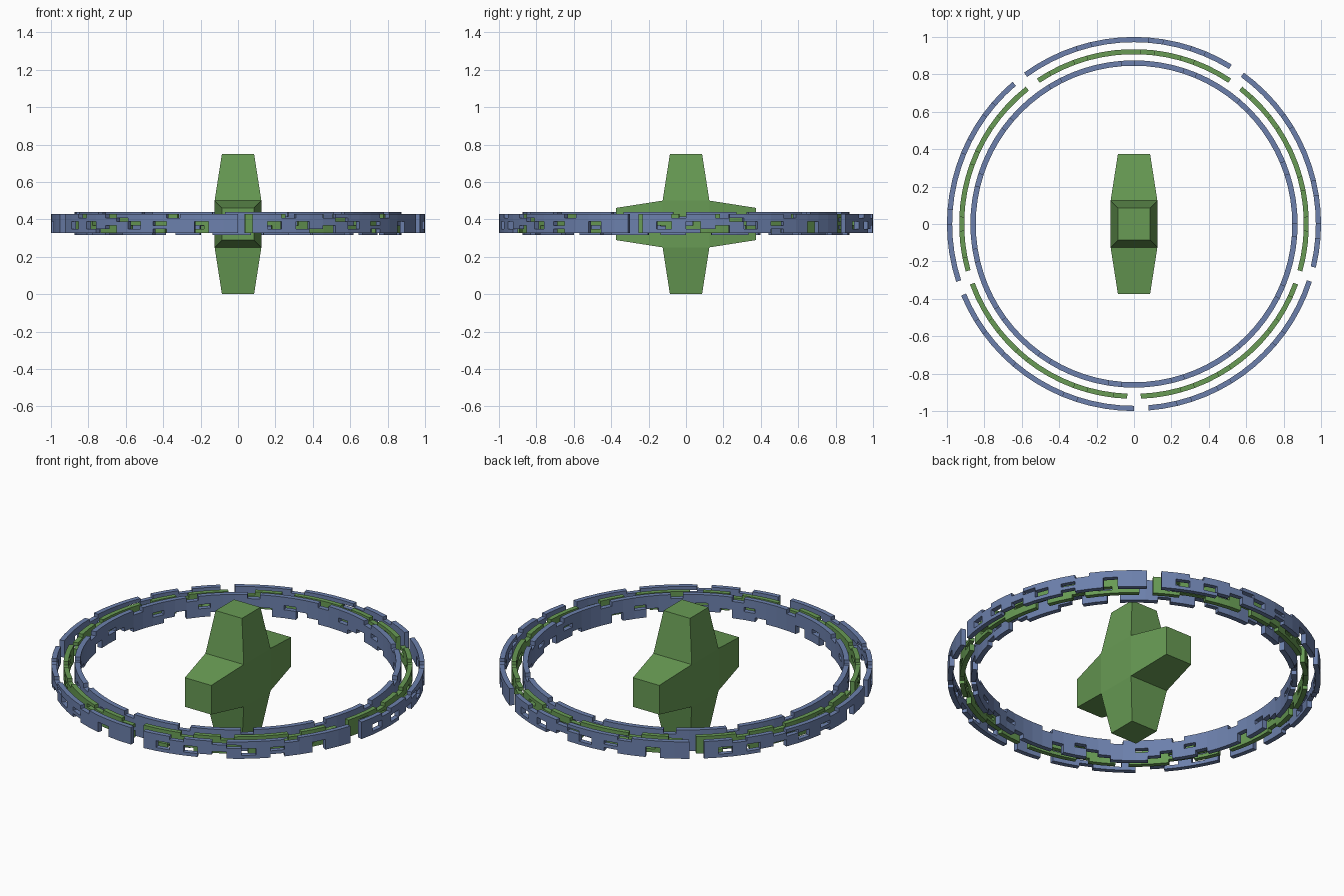
import bpy, bmesh, math
from mathutils import Vector

if "Cube" in bpy.data.objects:
    bpy.data.objects.remove(bpy.data.objects["Cube"])


def material(name, rgb):
    m = bpy.data.materials.new(name)
    m.diffuse_color = (*rgb, 1)
    m.use_nodes = True
    m.node_tree.nodes["Principled BSDF"].inputs["Base Color"].default_value = m.diffuse_color
    return m


GREEN = material("leaf green", (0.138, 0.328, 0.089))
BLUE = material("slate blue", (0.150, 0.216, 0.413))
MID_Z = 0.375


def finish(bm, name, mat):
    bmesh.ops.recalc_face_normals(bm, faces=bm.faces)
    mesh = bpy.data.meshes.new(name)
    bm.to_mesh(mesh)
    bm.free()
    mesh.materials.append(mat)
    obj = bpy.data.objects.new(name, mesh)
    bpy.context.collection.objects.link(obj)
    return obj


def tapered_cross():
    # cube core with four arms pulled out and narrowed
    bm = bmesh.new()
    bmesh.ops.create_cube(bm, size=0.25)
    arms = [f for f in bm.faces if abs(f.normal.x) < 0.5]
    for f in arms:
        n = f.normal.copy()
        tip = bmesh.ops.extrude_discrete_faces(bm, faces=[f])["faces"][0]
        for v in tip.verts:
            side = v.co - n * v.co.dot(n)
            v.co = side * 0.69 + n * 0.373
    obj = finish(bm, "centre_cross", GREEN)
    obj.location.z = MID_Z


def pierced_ring(name, r_in, r_out, z0, z1, start, rows, mat):
    # a grid of wall blocks, repeated five times; faces only where exposed
    n_rows, period = len(rows), len(rows[0])
    count = period * 5
    bm = bmesh.new()
    cache = {}

    def filled(c, r):
        return 0 <= r < n_rows and rows[n_rows - 1 - r][c % period] == "#"

    def vert(c, r, outer):
        key = (c % count, r, outer)
        if key not in cache:
            a = math.radians(start + 360 * c / count)
            rad = r_out if outer else r_in
            z = z0 + (z1 - z0) * r / n_rows
            cache[key] = bm.verts.new((rad * math.cos(a), rad * math.sin(a), z))
        return cache[key]

    def quad(*keys):
        bm.faces.new([vert(*k) for k in keys])

    for c in range(count):
        for r in range(n_rows):
            if not filled(c, r):
                continue
            d, u = c + 1, r + 1
            quad((c, r, 1), (d, r, 1), (d, u, 1), (c, u, 1))
            quad((d, r, 0), (c, r, 0), (c, u, 0), (d, u, 0))
            if not filled(c, r + 1):
                quad((c, u, 1), (d, u, 1), (d, u, 0), (c, u, 0))
            if not filled(c, r - 1):
                quad((c, r, 0), (d, r, 0), (d, r, 1), (c, r, 1))
            if not filled(c - 1, r):
                quad((c, r, 0), (c, r, 1), (c, u, 1), (c, u, 0))
            if not filled(c + 1, r):
                quad((d, r, 1), (d, r, 0), (d, u, 0), (d, u, 1))
    finish(bm, name, mat)


tapered_cross()

pierced_ring("outer_ring", 0.972, 1.0, 0.328, 0.428, 270, [
    ".##.##.####.####",
    ".######.########",
    ".#.#.###.#.##.##",
    ".#.#.#.#.####.##",
    ".####..###.##.##"], BLUE)

pierced_ring("middle_ring", 0.908, 0.935, 0.328, 0.428, 267.75, [
    ".###.##.####.##.",
    ".#.########.####",
    ".###.#.##.#####.",
    ".#.#####.####.##",
    ".##..###.##.####"], GREEN)

pierced_ring("inner_ring", 0.846, 0.875, 0.316, 0.440, 270, [
    "###.####.#####.#",
    "################",
    "##.###.####.####",
    "####.#####.##.##",
    "#.##..###..##.##"], BLUE)
